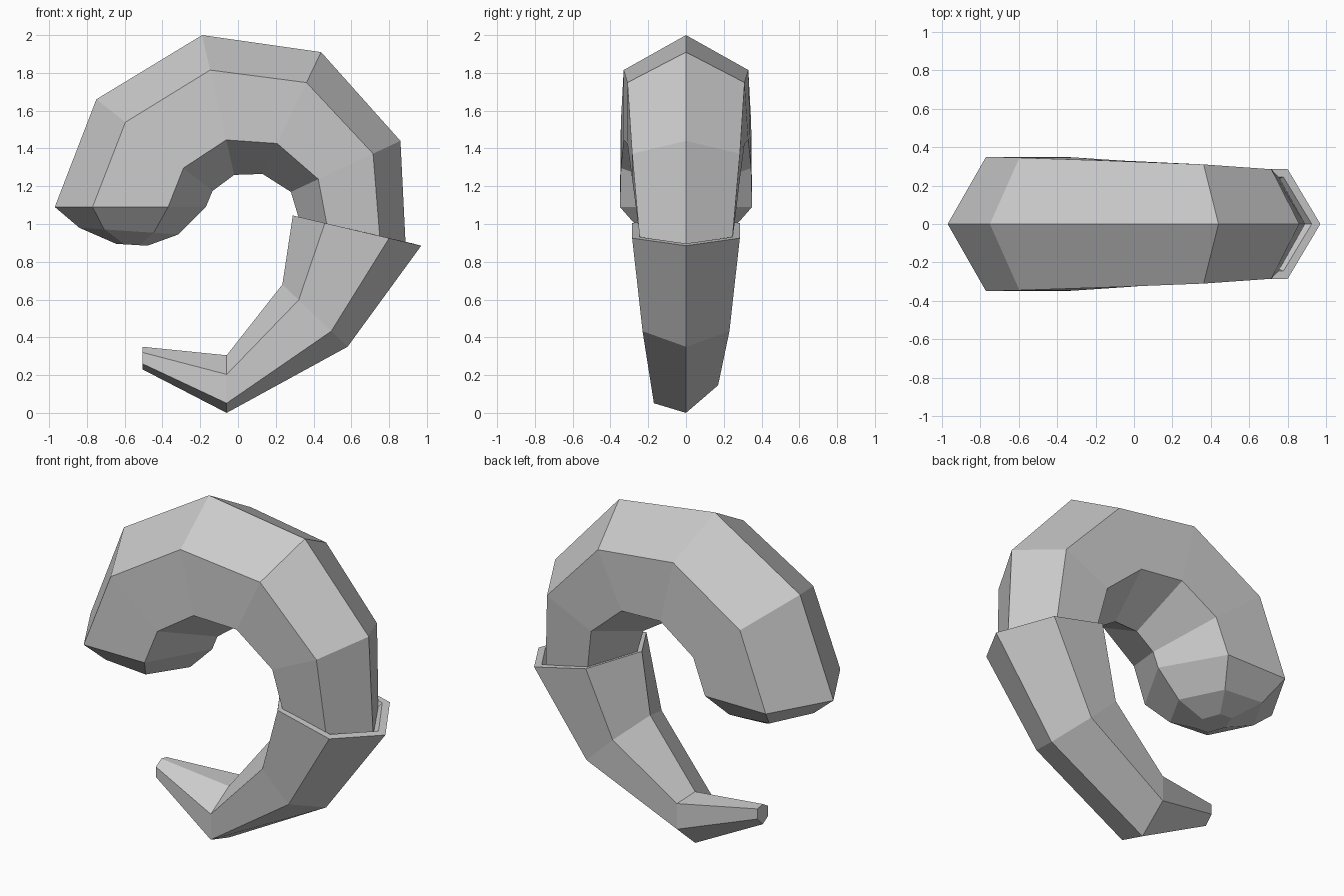
import bpy
import bmesh
from mathutils import Vector

if "Cube" in bpy.data.objects:
    bpy.data.objects.remove(bpy.data.objects["Cube"], do_unlink=True)

# One plain grey for everything
grey = bpy.data.materials.new("plain_grey")
grey.use_nodes = True
colour = (0.6, 0.6, 0.6, 1)
grey.diffuse_color = colour
grey.node_tree.nodes["Principled BSDF"].inputs["Base Color"].default_value = colour


def hexagon(ox, oz, ix, iz, width, lean_front=0, lean_back=0):
    """Six-sided ring from its outer ridge to its inner ridge."""
    outer, inner = Vector((ox, 0, oz)), Vector((ix, 0, iz))
    near, far = outer.lerp(inner, 0.25), outer.lerp(inner, 0.75)
    front = Vector((0, -width, lean_front))
    back = Vector((0, width, lean_back))
    return [outer, near + front, far + front, inner, far + back, near + back]


def loft(name, rings):
    """Flat-sided tube through the rings, closed at both ends."""
    bm = bmesh.new()
    loops = [[bm.verts.new(p) for p in hexagon(*ring)] for ring in rings]
    for a, b in zip(loops, loops[1:]):
        for i in range(6):
            j = (i + 1) % 6
            bm.faces.new((a[i], a[j], b[j], b[i]))
    bm.faces.new(loops[0][::-1])
    bm.faces.new(loops[-1])
    bmesh.ops.recalc_face_normals(bm, faces=bm.faces)
    mesh = bpy.data.meshes.new(name)
    bm.to_mesh(mesh)
    bm.free()
    mesh.materials.append(grey)
    obj = bpy.data.objects.new(name, mesh)
    bpy.context.collection.objects.link(obj)
    return obj


# Thick curled upper part, from the rounded end to the socket
loft("upper_curl", [
    (-0.645, 0.895, -0.48, 0.885, 0.10),
    (-0.84, 0.98, -0.315, 0.945, 0.23),
    (-0.97, 1.09, -0.17, 1.09, 0.35),
    (-0.75, 1.66, -0.135, 1.175, 0.345),
    (-0.19, 2.0, -0.02, 1.26, 0.33),
    (0.44, 1.91, 0.13, 1.265, 0.31),
    (0.86, 1.44, 0.28, 1.17, 0.285),
    (0.89, 0.84, 0.355, 0.92, 0.24),
])

# Tapering lower part, with a hollow socket around the upper part
loft("lower_hook", [
    (0.80, 0.76, 0.32, 0.90, 0.20),
    (0.925, 0.897, 0.335, 1.033, 0.245),
    (0.97, 0.885, 0.29, 1.045, 0.285),
    (0.58, 0.35, 0.235, 0.68, 0.23),
    (-0.06, 0.0, -0.06, 0.305, 0.17, -0.025, 0.07),
    (-0.505, 0.23, -0.505, 0.35, 0.05, 0, 0.02),
])
